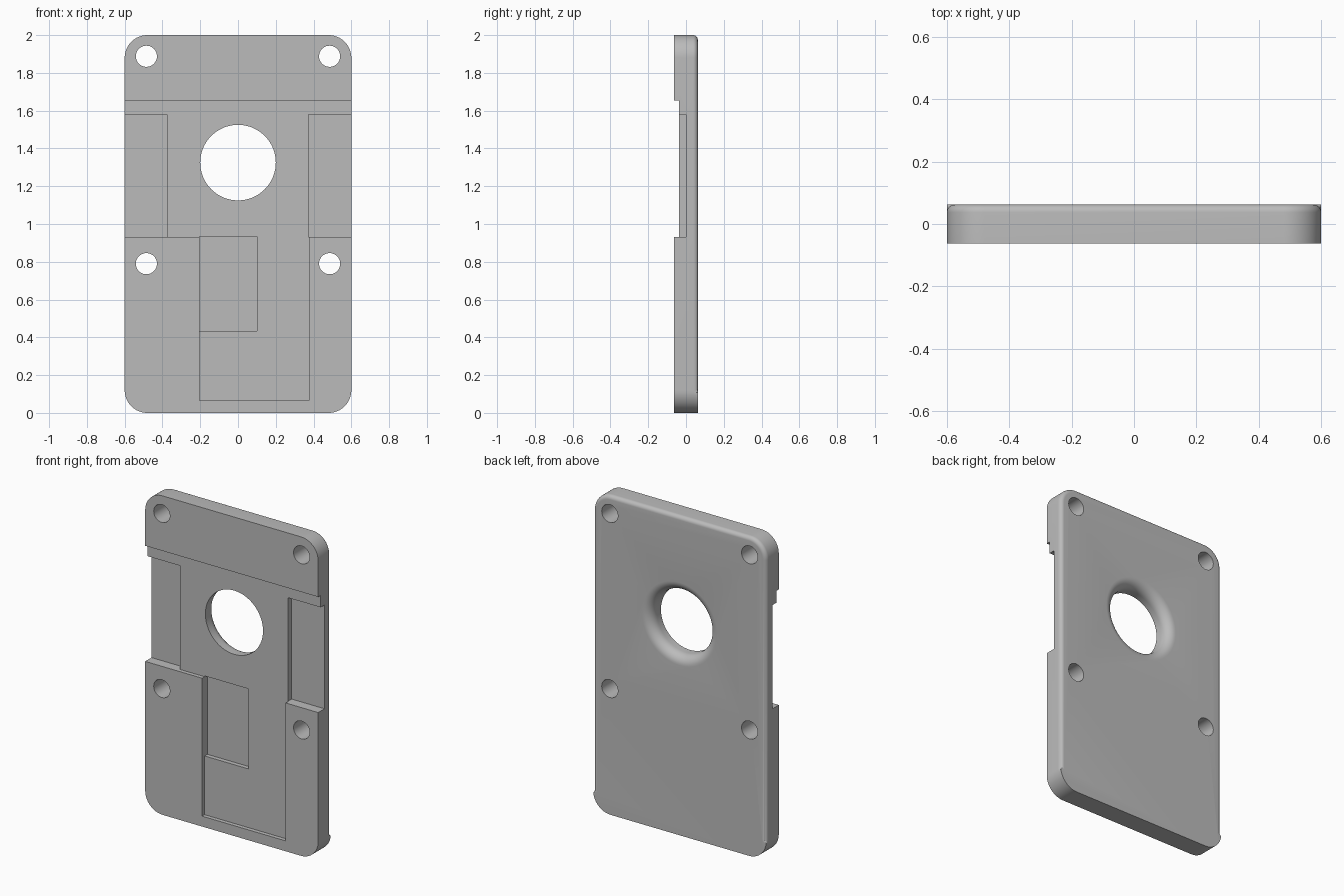
import bpy, bmesh
from math import sin, cos, pi, radians

if "Cube" in bpy.data.objects:
    bpy.data.objects.remove(bpy.data.objects["Cube"])

W, H, T = 0.6, 2.0, 0.0625      # half width, height, half thickness
CORNER, EDGE = 0.12, 0.025      # outline corner and back edge radii

grey = bpy.data.materials.new("plain grey")
grey.use_nodes = True
grey.diffuse_color = (0.5, 0.5, 0.5, 1)
grey.node_tree.nodes["Principled BSDF"].inputs["Base Color"].default_value = (0.5, 0.5, 0.5, 1)


def loft(name, rings):
    """Closed solid through equal-length rings of points."""
    bm = bmesh.new()
    loops = [[bm.verts.new(p) for p in ring] for ring in rings]
    n = len(loops[0])
    for a, b in zip(loops, loops[1:]):
        for i in range(n):
            j = (i + 1) % n
            bm.faces.new((a[i], a[j], b[j], b[i]))
    bm.faces.new(loops[0][::-1])
    bm.faces.new(loops[-1])
    bmesh.ops.recalc_face_normals(bm, faces=bm.faces)
    mesh = bpy.data.meshes.new(name)
    bm.to_mesh(mesh)
    bm.free()
    mesh.materials.append(grey)
    obj = bpy.data.objects.new(name, mesh)
    bpy.context.collection.objects.link(obj)
    return obj


def prism(name, outline, y0, y1):
    return loft(name, [[(x, y, z) for x, z in outline] for y in (y0, y1)])


def box(name, x0, x1, z0, z1, floor):
    return prism(name, [(x0, z0), (x1, z0), (x1, z1), (x0, z1)], -0.2, floor)


def lathe(name, cx, cz, profile, sides):
    return loft(name, [[(cx + r * cos(2 * pi * i / sides), y, cz + r * sin(2 * pi * i / sides))
                        for i in range(sides)] for r, y in profile])


def plate_ring(y, inset):
    """Rounded outline; the bottom edge and its corners stay square to the back."""
    ring = []
    for k, (sx, sz) in enumerate([(1, 1), (-1, 1), (-1, -1), (1, -1)]):
        cx, cz = sx * (W - CORNER), H / 2 + sz * (H / 2 - CORNER)
        for i in range(17):
            a = (k + i / 16) * pi / 2
            r = CORNER - (inset if cz + CORNER * sin(a) > CORNER - 1e-4 else 0)
            ring.append((cx + r * cos(a), y, cz + r * sin(a)))
    return ring


# Plate with rounded back edge
arc = [i / 8 * pi / 2 for i in range(9)]
plate = loft("cover_plate", [plate_ring(-T, 0)] + [
    plate_ring(T - EDGE + EDGE * sin(a), EDGE * (1 - cos(a))) for a in arc])

# Front recess: full-width band with a lower bay
recess = [(-0.7, 0.93), (-0.205, 0.93), (-0.205, 0.065), (0.375, 0.065),
          (0.375, 0.93), (0.7, 0.93), (0.7, 1.655), (-0.7, 1.655)]
cutters = [prism("recess_cutter", recess, -0.2, -0.0375)]

# Side pockets and inner pocket
cutters += [box("right_pocket_cutter", -0.7, -0.375, 0.93, 1.58, 0),
            box("left_pocket_cutter", 0.372, 0.7, 0.93, 1.58, 0),
            box("inner_pocket_cutter", -0.205, 0.10, 0.433, 0.935, -0.01)]

# Large opening, flared towards the back
flare = 0.06
profile = [(0.2, -0.2)] + [(0.2 + flare * (1 - cos(a)), T - flare + flare * sin(a)) for a in arc]
cutters.append(lathe("opening_cutter", 0, 1.325, profile + [(0.2 + flare, 0.1)], 72))

# Screw holes
for x in (-0.485, 0.485):
    for z in (0.79, 1.888):
        cutters.append(lathe("screw_hole_cutter", x, z, [(0.056, -0.2), (0.056, 0.2)], 40))

# Cut everything and tidy up
bpy.ops.object.select_all(action='DESELECT')
bpy.context.view_layer.objects.active = plate
plate.select_set(True)
for cutter in cutters:
    cutter.hide_render = True
    mod = plate.modifiers.new("cut", 'BOOLEAN')
    mod.operation, mod.solver, mod.object = 'DIFFERENCE', 'EXACT', cutter
    bpy.ops.object.modifier_apply(modifier=mod.name)
    bpy.data.objects.remove(cutter)
bpy.ops.object.shade_smooth_by_angle(angle=radians(30))
